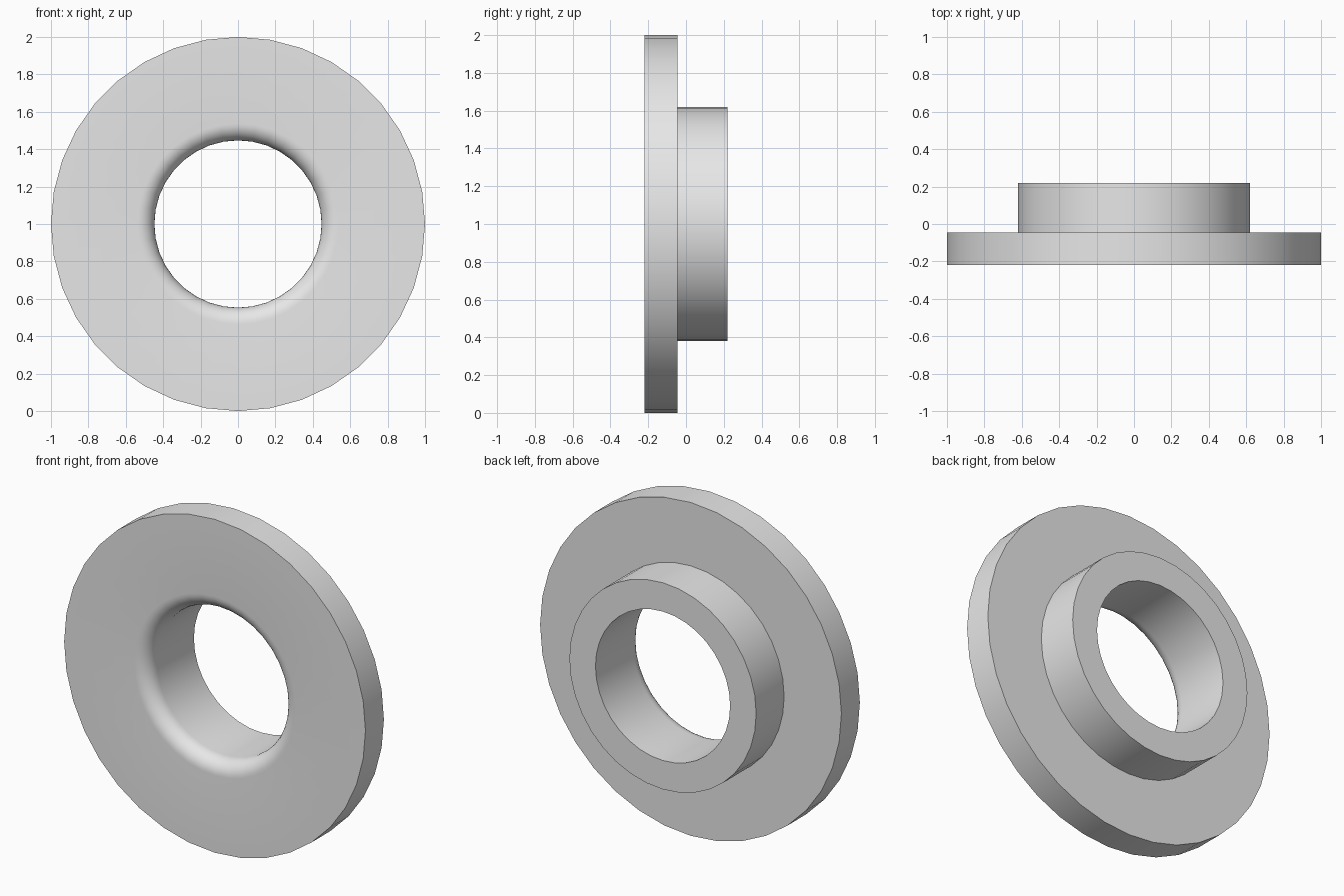
import bpy, bmesh, math
from mathutils import Matrix, Vector

cube = bpy.data.objects.get("Cube")
if cube:
    bpy.data.objects.remove(cube, do_unlink=True)

SIDES = 36
FRONT, STEP, BACK = -0.22, -0.045, 0.22
RIM, HUB, BORE, FILLET = 1.0, 0.62, 0.447, 0.09

# Plain grey
grey = bpy.data.materials.new("light_grey")
grey.use_nodes = True
grey.diffuse_color = (0.8, 0.8, 0.8, 1)
grey.node_tree.nodes["Principled BSDF"].inputs["Base Color"].default_value = (0.8, 0.8, 0.8, 1)

# Closed cross-section as (radius, y): bore, hub, flange, then rounded mouth
profile = [(BORE, BACK), (HUB, BACK), (HUB, STEP), (RIM, STEP), (RIM, FRONT)]
for i in range(9):
    a = math.pi / 2 * i / 8
    profile.append((BORE + FILLET * (1 - math.sin(a)),
                    FRONT + FILLET * (1 - math.cos(a))))

# Turn the section around the y axis
bm = bmesh.new()
rings = []
for s in range(SIDES):
    turn = Matrix.Rotation(math.tau * s / SIDES, 3, 'Y')
    rings.append([bm.verts.new(turn @ Vector((r, y, 0)) + Vector((0, 0, RIM)))
                  for r, y in profile])
n = len(profile)
for s in range(SIDES):
    here, after = rings[s], rings[(s + 1) % SIDES]
    for i in range(n):
        j = (i + 1) % n
        bm.faces.new((here[i], here[j], after[j], after[i]))
bmesh.ops.recalc_face_normals(bm, faces=bm.faces)

mesh = bpy.data.meshes.new("flanged_bushing")
bm.to_mesh(mesh)
bm.free()
mesh.materials.append(grey)
bushing = bpy.data.objects.new("flanged_bushing", mesh)
bpy.context.collection.objects.link(bushing)

# Smooth round walls, crisp rims
bpy.ops.object.select_all(action='DESELECT')
bushing.select_set(True)
bpy.context.view_layer.objects.active = bushing
bpy.ops.object.shade_smooth_by_angle(angle=math.radians(30))
